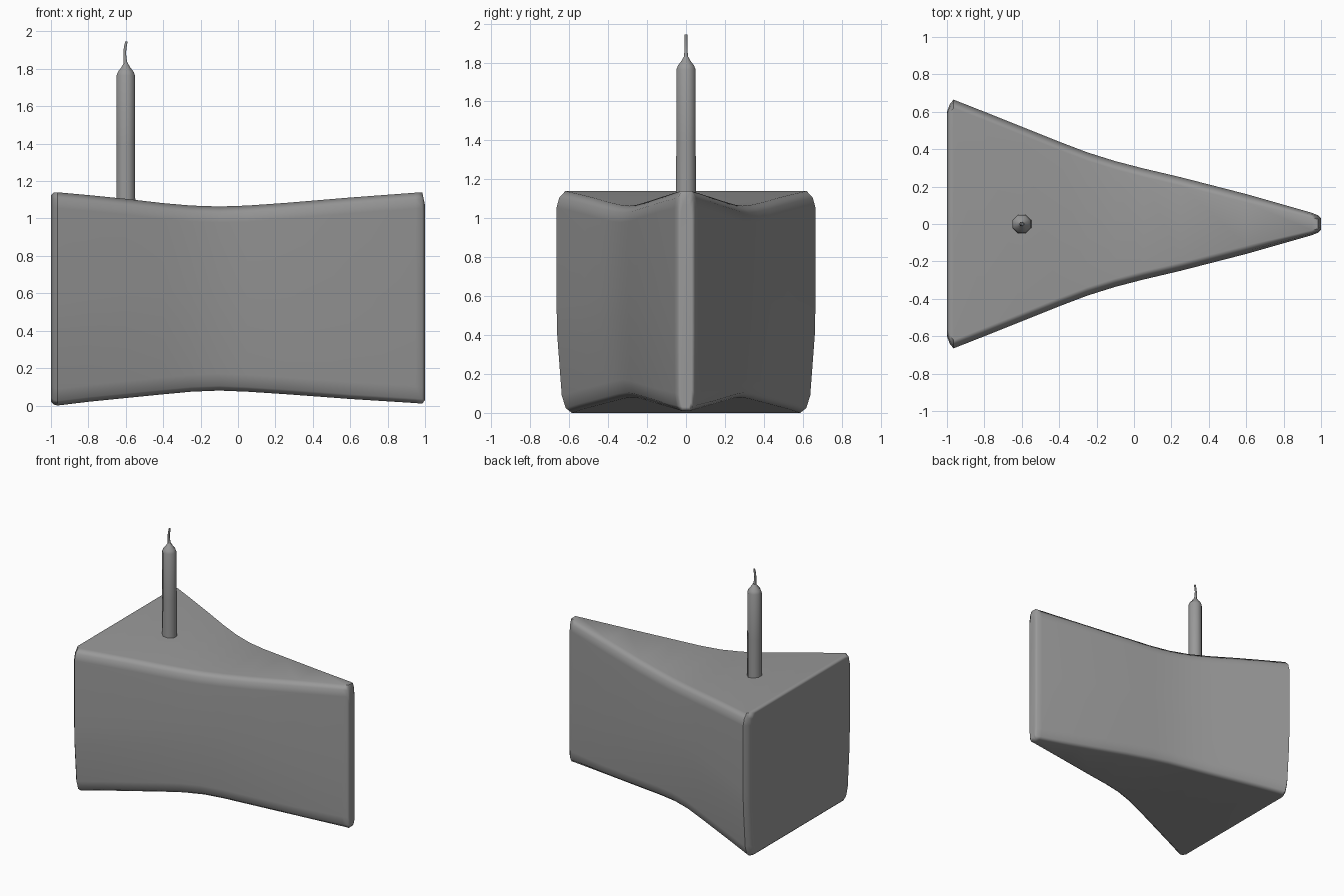
import bpy, bmesh, math

cube = bpy.data.objects.get("Cube")
if cube:
    bpy.data.objects.remove(cube, do_unlink=True)

grey = bpy.data.materials.new("plain_grey")
grey.use_nodes = True
COLOUR = (0.32, 0.32, 0.32, 1)
grey.diffuse_color = COLOUR
grey.node_tree.nodes["Principled BSDF"].inputs["Base Color"].default_value = COLOUR


def loft(name, rings, angle):
    """Skin a list of equal point rings and close both ends."""
    bm = bmesh.new()
    loops = [[bm.verts.new(p) for p in ring] for ring in rings]
    n = len(loops[0])
    for a, b in zip(loops, loops[1:]):
        for i in range(n):
            j = (i + 1) % n
            bm.faces.new((a[i], a[j], b[j], b[i]))
    bm.faces.new(loops[0][::-1])
    bm.faces.new(loops[-1])
    bmesh.ops.recalc_face_normals(bm, faces=bm.faces)
    mesh = bpy.data.meshes.new(name)
    bm.to_mesh(mesh)
    bm.free()
    mesh.materials.append(grey)
    obj = bpy.data.objects.new(name, mesh)
    bpy.context.collection.objects.link(obj)
    bpy.ops.object.select_all(action="DESELECT")
    obj.select_set(True)
    bpy.context.view_layer.objects.active = obj
    bpy.ops.object.shade_smooth_by_angle(angle=math.radians(angle))
    return obj


def section(x, half, low, high):
    """Rounded upright rectangle, narrowing a little towards the base."""
    edge = min(0.045, half * 0.45)
    right = [
        (half * 0.95 - edge, low),
        (half * 0.95 - edge * 0.3, low + 0.025),
        (half * 0.96, low + 0.09),
        (half * 0.995, low + 0.4),
        (half, low + 0.55),
        (half, high - 0.085),
        (half - edge * 0.3, high - 0.035),
        (half - edge, high),
    ]
    left = [(-y, z) for y, z in reversed(right)]
    return [(x, y, z) for y, z in right + left]


# Cake slice: station x, half width, base height, top height
stations = [
    (-1.0, 0.60, 0.02, 1.125),
    (-0.985, 0.64, 0.005, 1.14),
    (-0.965, 0.665, 0.0, 1.14),
    (-0.8, 0.60, 0.02, 1.125),
    (-0.6, 0.52, 0.04, 1.105),
    (-0.4, 0.44, 0.06, 1.082),
    (-0.25, 0.383, 0.074, 1.069),
    (-0.1, 0.336, 0.08, 1.064),
    (0.05, 0.297, 0.074, 1.069),
    (0.25, 0.25, 0.061, 1.083),
    (0.6, 0.16, 0.035, 1.112),
    (0.95, 0.06, 0.013, 1.138),
    (0.985, 0.046, 0.01, 1.14),
    (1.0, 0.03, 0.03, 1.07),
]
cake = loft("cake_slice", [section(*s) for s in stations], 60)
weighted = cake.modifiers.new("weighted_normals", "WEIGHTED_NORMAL")
weighted.keep_sharp = True


def ring(x, z, radius):
    turns = [math.pi * (2 * i + 1) / 8 for i in range(8)]
    return [(x + radius * math.cos(t), radius * math.sin(t), z) for t in turns]


# Candle with a rounded shoulder
candle = [(1.04, 0.055), (1.4, 0.054), (1.765, 0.053), (1.785, 0.045),
          (1.805, 0.028), (1.83, 0.012)]
loft("candle", [ring(-0.6, z, r) for z, r in candle], 50)

# Bent wick
wick = [(-0.6, 1.82, 0.012), (-0.605, 1.86, 0.009), (-0.606, 1.89, 0.008),
        (-0.602, 1.92, 0.008), (-0.597, 1.945, 0.007)]
loft("wick", [ring(*w) for w in wick], 60)
